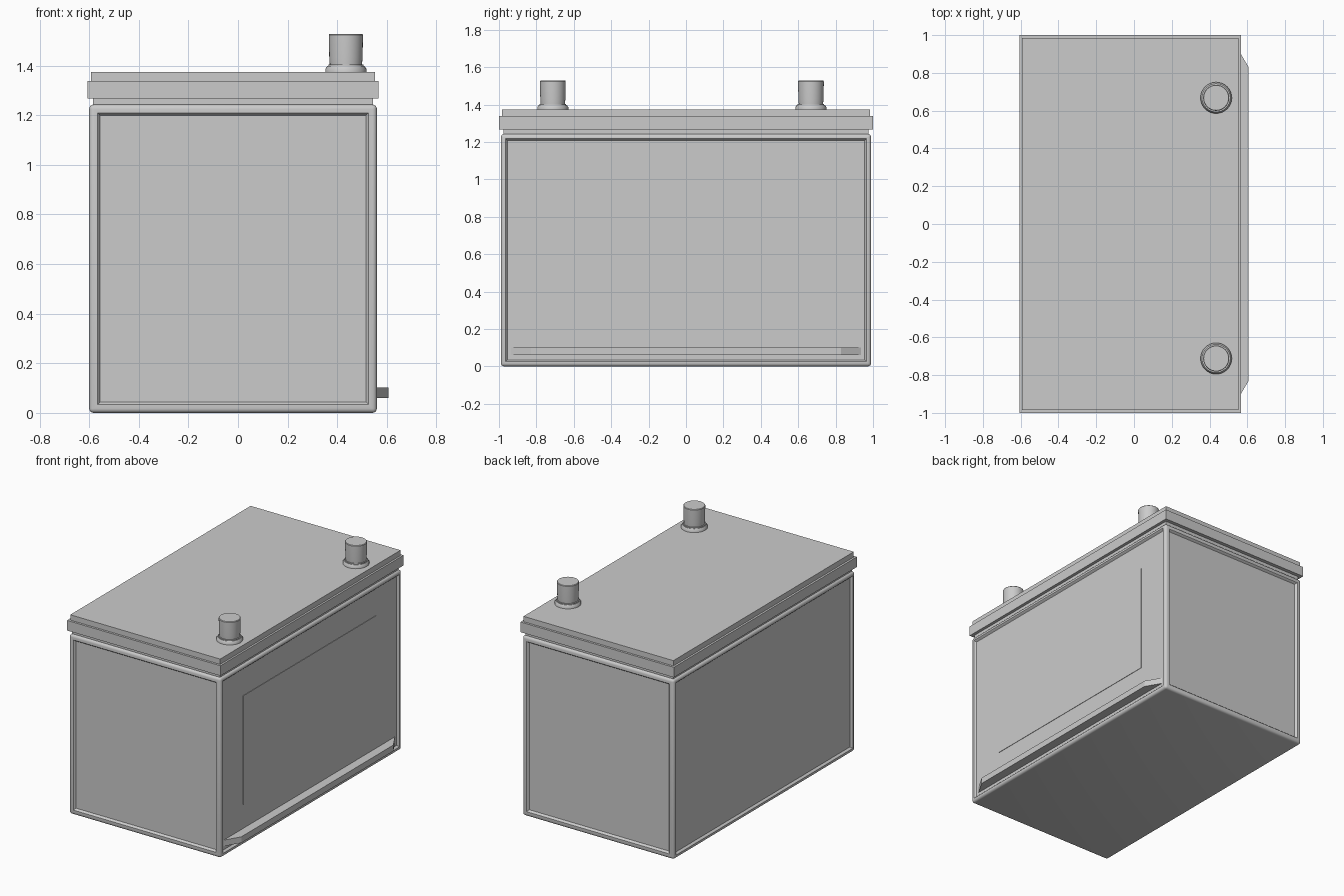
import bpy, bmesh, math
from mathutils import Vector

if "Cube" in bpy.data.objects:
    bpy.data.objects.remove(bpy.data.objects["Cube"])


def finish(name, bm, smooth=False):
    bmesh.ops.recalc_face_normals(bm, faces=bm.faces)
    me = bpy.data.meshes.new(name)
    bm.to_mesh(me)
    bm.free()
    ob = bpy.data.objects.new(name, me)
    bpy.context.collection.objects.link(ob)
    if smooth:
        bpy.ops.object.select_all(action='DESELECT')
        ob.select_set(True)
        bpy.context.view_layer.objects.active = ob
        bpy.ops.object.shade_smooth_by_angle(angle=math.radians(35))
    return ob


def loft(bm, loops):
    """Skin a stack of closed loops and cap both ends."""
    rings = [[bm.verts.new(p) for p in loop] for loop in loops]
    n = len(rings[0])
    for a, b in zip(rings, rings[1:]):
        for i in range(n):
            bm.faces.new((a[i], a[(i + 1) % n], b[(i + 1) % n], b[i]))
    bm.faces.new(rings[0][::-1])
    bm.faces.new(rings[-1])


def rect(x0, x1, y, z):
    return [(x0, -y, z), (x1, -y, z), (x1, y, z), (x0, y, z)]


# Case: rounded box with a recessed panel in each side
bm = bmesh.new()
loft(bm, [rect(-0.6, 0.56, 0.99, 0), rect(-0.6, 0.56, 0.99, 1.243)])
bmesh.ops.recalc_face_normals(bm, faces=bm.faces)
bmesh.ops.bevel(bm, geom=bm.edges[:], offset=0.018, segments=4, profile=0.5,
                affect='EDGES')
bm.normal_update()
sides = [f for f in bm.faces if f.calc_area() > 0.5 and abs(f.normal.z) < 0.1]
for f in sides:
    width = 0.022 if abs(f.normal.y) > 0.5 else 0.01
    bmesh.ops.inset_individual(bm, faces=[f], thickness=width)
    for depth in (-0.003, -0.009, -0.003):
        bmesh.ops.inset_individual(bm, faces=[f], thickness=0.005, depth=depth)
finish("case", bm, True)

# Lid: neck, overhanging rim and raised top
bm = bmesh.new()
loft(bm, [rect(-0.585, 0.545, 0.975, 1.23), rect(-0.585, 0.545, 0.975, 1.268),
          rect(-0.607, 0.566, 1.0, 1.268), rect(-0.607, 0.566, 1.0, 1.338),
          rect(-0.593, 0.553, 0.985, 1.338), rect(-0.593, 0.553, 0.985, 1.375)])
finish("lid", bm)

# Hold-down ledge along the foot of the right side
bm = bmesh.new()
loft(bm, [[(0.535, -0.935, z), (0.545, -0.935, z), (0.607, -0.83, z),
           (0.607, 0.83, z), (0.545, 0.935, z), (0.535, 0.935, z)]
          for z in (0.06, 0.102)])
finish("hold_down_ledge", bm)

# Slightly raised label panel on the right side
bm = bmesh.new()
loft(bm, [[(x, -0.725, 0.27), (x, 0.725, 0.27), (x, 0.725, 1.02), (x, -0.725, 1.02)]
          for x in (0.54, 0.548)])
finish("label_panel", bm)

# Terminal posts with stepped collars
profile = [(0.083, 1.37), (0.083, 1.386), (0.075, 1.398), (0.071, 1.398),
           (0.071, 1.404), (0.065, 1.404), (0.067, 1.43), (0.069, 1.524),
           (0.066, 1.528)]
for name, y in (("front_terminal", -0.712), ("back_terminal", 0.668)):
    bm = bmesh.new()
    loft(bm, [[(0.435 + r * math.cos(2 * math.pi * i / 32),
                y + r * math.sin(2 * math.pi * i / 32), z) for i in range(32)]
              for r, z in profile])
    finish(name, bm, True)
